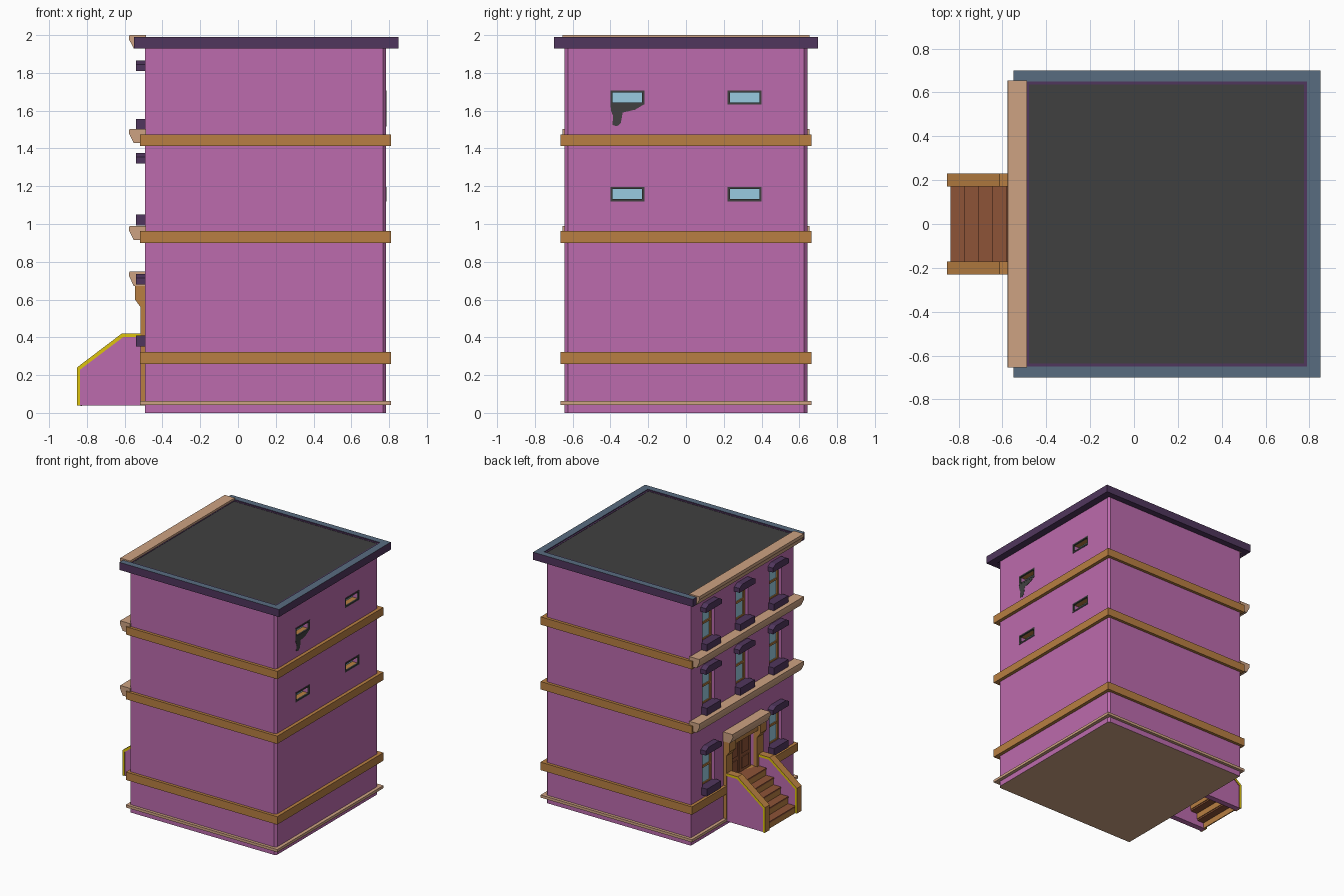
import bpy, bmesh
from mathutils import Vector

if "Cube" in bpy.data.objects:
    bpy.data.objects.remove(bpy.data.objects["Cube"])


def material(name, r, g, b):
    m = bpy.data.materials.new(name)
    lin = [(c / 255 / 12.92 if c < 11 else ((c / 255 + 0.055) / 1.055) ** 2.4) for c in (r, g, b)]
    m.diffuse_color = (*lin, 1)
    m.use_nodes = True
    m.node_tree.nodes["Principled BSDF"].inputs["Base Color"].default_value = m.diffuse_color
    return m


PINK = material("pink wall", 188, 107, 173)
ORANGE = material("ochre trim", 184, 127, 66)
PURPLE = material("dark purple", 80, 54, 93)
TAN = material("tan stone", 205, 162, 130)
ROOF = material("charcoal", 64, 64, 64)
SLATE = material("slate blue", 88, 108, 128)
GLASS = material("window glass", 152, 203, 225)
BROWN = material("brown wood", 141, 83, 55)
YELLOW = material("yellow edge", 222, 195, 14)


def finish(name, bm, mats, rule=None):
    bmesh.ops.recalc_face_normals(bm, faces=bm.faces)
    bm.normal_update()
    if rule:
        for f in bm.faces:
            f.material_index = rule(f.normal)
    me = bpy.data.meshes.new(name)
    bm.to_mesh(me)
    bm.free()
    for m in mats:
        me.materials.append(m)
    ob = bpy.data.objects.new(name, me)
    bpy.context.scene.collection.objects.link(ob)
    return ob


def boxes(name, items, mats, rule=None):
    """One object from boxes given as (x0, x1, y0, y1, z0, z1)."""
    bm = bmesh.new()
    for x0, x1, y0, y1, z0, z1 in items:
        for v in bmesh.ops.create_cube(bm, size=1)["verts"]:
            v.co = Vector(((x0 + x1) / 2 + v.co.x * (x1 - x0),
                           (y0 + y1) / 2 + v.co.y * (y1 - y0),
                           (z0 + z1) / 2 + v.co.z * (z1 - z0)))
    return finish(name, bm, mats, rule)


def prism(name, pts, axis, a, b, mats, rule=None):
    """Extrude (x, z) points along y, or (y, z) points along x."""
    bm = bmesh.new()
    place = (lambda p, t: (p[0], t, p[1])) if axis == "y" else (lambda p, t: (t, p[0], p[1]))
    f = bm.faces.new([bm.verts.new(place(p, a)) for p in pts])
    ext = bmesh.ops.extrude_face_region(bm, geom=[f])
    d = (0, b - a, 0) if axis == "y" else (b - a, 0, 0)
    bmesh.ops.translate(bm, vec=d, verts=[g for g in ext["geom"] if isinstance(g, bmesh.types.BMVert)])
    return finish(name, bm, mats, rule)


def ring(name, outer, inner, z0, z1, mats, rule=None):
    """Rectangular ring; outer and inner are (x0, x1, y0, y1)."""
    bm = bmesh.new()
    loops = []
    for (x0, x1, y0, y1), z in ((outer, z0), (outer, z1), (inner, z1), (inner, z0)):
        loops.append([bm.verts.new((x, y, z)) for x, y in ((x0, y0), (x1, y0), (x1, y1), (x0, y1))])
    for k in range(4):
        a, b = loops[k], loops[(k + 1) % 4]
        for i in range(4):
            j = (i + 1) % 4
            bm.faces.new((a[i], a[j], b[j], b[i]))
    return finish(name, bm, mats, rule)


def frame(x0, x1, y0, y1, z0, z1, w):
    return [(x0, x1, y0, y0 + w, z0, z1), (x0, x1, y1 - w, y1, z0, z1),
            (x0, x1, y0 + w, y1 - w, z0, z0 + w), (x0, x1, y0 + w, y1 - w, z1 - w, z1)]


# Opening positions
facade = [(y, z0, z1) for z0, z1 in ((0.40, 0.69), (1.04, 1.33), (1.545, 1.82))
          for y in (-0.42, 0, 0.42) if not (y == 0 and z0 < 1)]
small = [(y, z) for y in (-0.31, 0.31) for z in (1.12, 1.632)]

# Main walls, chamfered at the two rear corners
bm = bmesh.new()
for v in bmesh.ops.create_cube(bm, size=1)["verts"]:
    v.co = Vector((0.145 + v.co.x * 1.276, v.co.y * 1.284, 0.98 + v.co.z * 1.96))
edges = [e for e in bm.edges if abs(e.verts[0].co.z - e.verts[1].co.z) > 1 and e.verts[0].co.x > 0]
bmesh.ops.bevel(bm, geom=edges, offset=0.016, segments=1, affect="EDGES")
walls = finish("walls", bm, [PINK, TAN], lambda n: 1 if n.z < -0.9 else 0)

cuts = [(-0.55, -0.44, y - 0.075, y + 0.075, z0, z1) for y, z0, z1 in facade]
cuts.append((-0.55, -0.45, -0.16, 0.16, 0.327, 0.64))
cuts += [(0.72, 0.85, y - 0.08, y + 0.08, z + 0.01, z + 0.066) for y, z in small]
# Pink reveals, ochre sills and heads
cutter = boxes("opening_cutter", cuts, [PINK, ORANGE], lambda n: 1 if abs(n.z) > 0.9 else 0)
cutter.hide_render = True
cutter.hide_viewport = True
mod = walls.modifiers.new("openings", "BOOLEAN")
mod.object = cutter
mod.operation = "DIFFERENCE"
mod.solver = "EXACT"
mod.material_mode = "TRANSFER"

# Horizontal bands around the building
core = (-0.485, 0.775, -0.635, 0.635)
band = (-0.518, 0.81, -0.665, 0.665)
ring("base_strip", band, core, 0.042, 0.063, [TAN])
for i, (z0, z1) in enumerate(((0.26, 0.323), (0.90, 0.962), (1.413, 1.475))):
    ring(f"band_{i}", band, core, z0, z1, [ORANGE])

# Roof edge, inner lip and nearly flush deck
ring("roof_edge", (-0.55, 0.85, -0.70, 0.70), (-0.50, 0.79, -0.65, 0.65), 1.93, 1.99,
     [PURPLE, SLATE], lambda n: 1 if n.z > 0.9 else 0)
ring("roof_lip", (-0.50, 0.79, -0.65, 0.65), (-0.48, 0.776, -0.636, 0.636), 1.94, 1.984, [PURPLE])
boxes("roof_deck", [(-0.495, 0.778, -0.638, 0.638, 1.955, 1.982)], [ROOF])


# Stone cornices on the facade and over the door
def cornice(name, z, h, half):
    prism(name, [(-0.487, z), (-0.575, z), (-0.578, z - 0.022), (-0.558, z - h + 0.012),
                 (-0.552, z - h), (-0.487, z - h)], "y", -half, half, [TAN])


cornice("roof_cornice", 2.0, 0.07, 0.655)
cornice("upper_cornice", 1.503, 0.075, 0.655)
cornice("middle_cornice", 0.99, 0.075, 0.655)
cornice("door_cornice", 0.748, 0.075, 0.238)

# Facade windows: glass, sashes, lintels and sills
boxes("facade_glass", [(-0.456, -0.448, y - 0.075, y + 0.075, a, b) for y, a, b in facade], [GLASS])
sash = []
for y, a, b in facade:
    m = (a + b) / 2
    sash += frame(-0.465, -0.45, y - 0.075, y + 0.075, a, b, 0.016)
    sash.append((-0.464, -0.45, y - 0.06, y + 0.06, m - 0.008, m + 0.008))
boxes("window_sashes", sash, [ORANGE])
for i, (y, a, b) in enumerate(facade):
    t = b - 0.01
    prism(f"lintel_{i}", [(y - 0.1, t), (y + 0.1, t), (y + 0.1, t + 0.035), (y + 0.065, t + 0.055),
                          (y - 0.065, t + 0.055), (y - 0.1, t + 0.035)], "x", -0.54, -0.485, [PURPLE])
boxes("window_sills", [(-0.54, -0.47, y - 0.09, y + 0.09, a - 0.048, a + 0.01) for y, a, b in facade], [PURPLE])

# Small rear windows
boxes("rear_glass", [(0.721, 0.73, y - 0.08, y + 0.08, z + 0.01, z + 0.066) for y, z in small], [GLASS])
rear = []
for y, z in small:
    rear += frame(0.772, 0.786, y - 0.09, y + 0.09, z, z + 0.076, 0.012)
boxes("rear_frames", rear, [ROOF])

# Dark stain under one rear window
prism("wall_stain", [(-0.40, 1.635), (-0.22, 1.635), (-0.27, 1.605), (-0.335, 1.59), (-0.345, 1.535),
                     (-0.365, 1.517), (-0.39, 1.525), (-0.385, 1.57), (-0.397, 1.60)],
      "x", 0.779, 0.785, [ROOF])

# Doorway: jambs, header, double door
for s, side in ((-1, "right"), (1, "left")):
    prism(f"door_jamb_{side}", [(-0.485, 0.04), (-0.516, 0.04), (-0.516, 0.56), (-0.545, 0.60),
                                (-0.545, 0.68), (-0.485, 0.68)], "y", s * 0.155, s * 0.232, [ORANGE])
boxes("door_header", [(-0.525, -0.485, -0.16, 0.16, 0.62, 0.68)], [ORANGE])
boxes("door_leaves", [(-0.466, -0.45, s - 0.07, s + 0.07, 0.327, 0.63) for s in (-0.073, 0.073)], [BROWN])
boxes("door_panels", [(-0.472, -0.46, s - 0.045, s + 0.045, a, b) for s in (-0.073, 0.073)
                      for a, b in ((0.35, 0.44), (0.47, 0.60))], [BROWN])

# Entrance steps, open underneath
treads, risers = [], []
for i in range(5):
    x, z = -0.838 + 0.064 * i, 0.095 + 0.058 * i
    treads.append((x, -0.45 if i == 4 else x + 0.07, -0.18, 0.18, z - 0.012, z))
    risers.append((x + 0.004, x + 0.012, -0.18, 0.18, z - 0.058, z - 0.012))
boxes("step_treads", treads, [BROWN])
boxes("step_risers", risers, [ORANGE])

# Stair side walls with edged coping
for s, side in ((-1, "right"), (1, "left")):
    prism(f"stair_wall_{side}", [(-0.843, 0.04), (-0.843, 0.233), (-0.61, 0.41), (-0.51, 0.41),
                                 (-0.51, 0.04)], "y", s * 0.178, s * 0.224, [PINK])
    prism(f"stair_coping_{side}", [(-0.853, 0.04), (-0.853, 0.24), (-0.614, 0.421), (-0.51, 0.421),
                                   (-0.51, 0.402), (-0.607, 0.402), (-0.836, 0.229), (-0.836, 0.04)],
          "y", s * 0.17, s * 0.23, [ORANGE, YELLOW], lambda n: 1 if abs(n.y) > 0.9 else 0)
